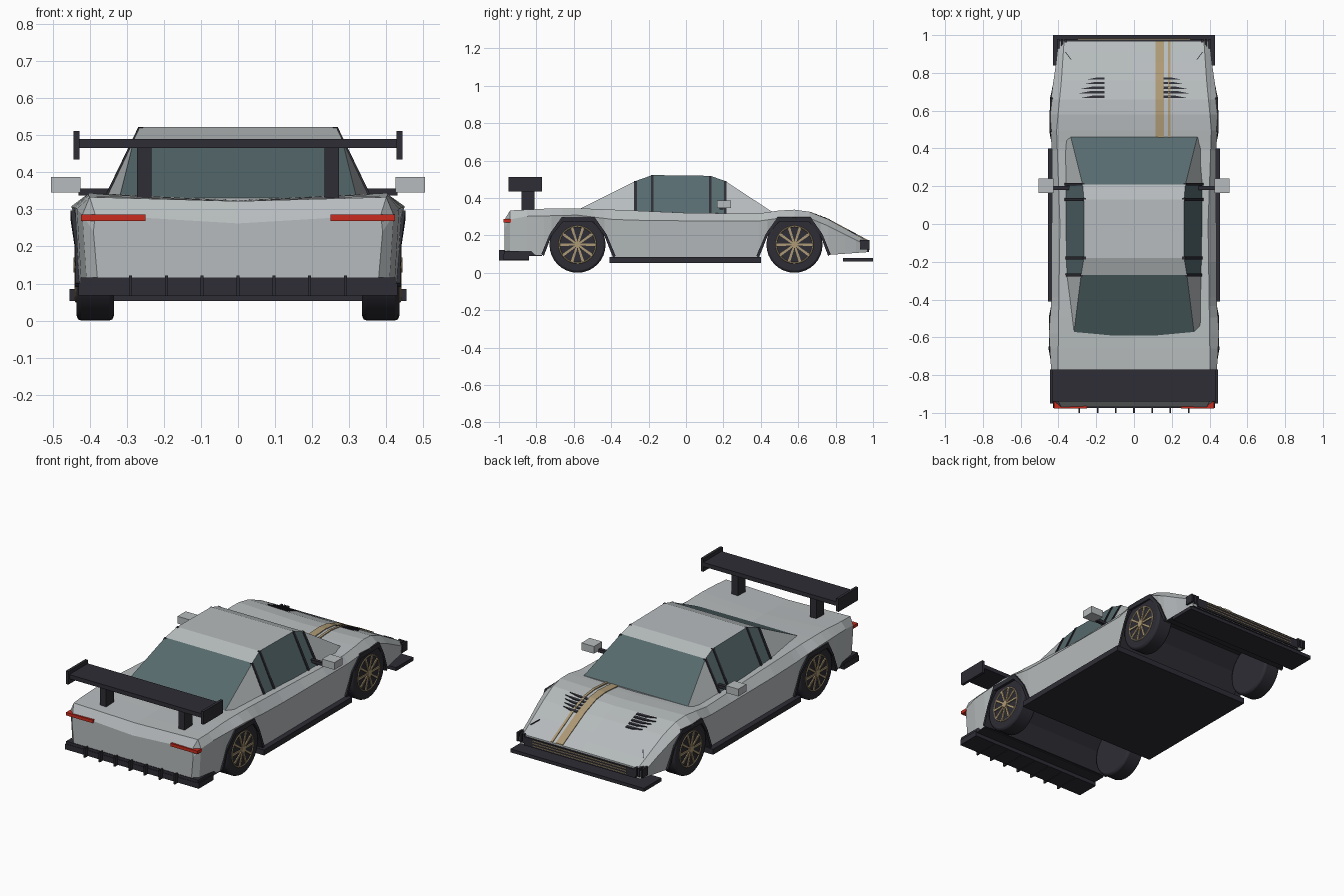
import bpy, math
from mathutils import Vector

if "Cube" in bpy.data.objects:
    bpy.data.objects.remove(bpy.data.objects["Cube"], do_unlink=True)


def material(name, rgb):
    m = bpy.data.materials.new(name)
    m.use_nodes = True
    m.diffuse_color = (*rgb, 1)
    m.node_tree.nodes["Principled BSDF"].inputs["Base Color"].default_value = (*rgb, 1)
    return m


PAINT = material("silver paint", (.47, .50, .51))
DARK = material("dark trim", (.026, .026, .035))
GLASS = material("tinted glass", (.095, .145, .155))
RED = material("red lamp", (.6, .025, .013))
GOLD = material("pale gold", (.42, .32, .18))


def make(name, verts, faces, mats, rule=None):
    me = bpy.data.meshes.new(name)
    me.from_pydata([tuple(v) for v in verts], [], faces)
    for m in mats:
        me.materials.append(m)
    if rule:
        for p in me.polygons:
            p.material_index = rule(p.index)
    ob = bpy.data.objects.new(name, me)
    bpy.context.collection.objects.link(ob)
    return ob


def box(name, x, y, z, mat):
    v = [(a, b, c) for a in x for b in y for c in z]
    f = [(0, 1, 3, 2), (4, 6, 7, 5), (0, 4, 5, 1), (2, 3, 7, 6), (0, 2, 6, 4), (1, 5, 7, 3)]
    return make(name, v, f, [mat])


def pair(name, x, y, z, mat):
    box(name + "_left", x, y, z, mat)
    box(name + "_right", (-x[1], -x[0]), y, z, mat)


def loft(name, rings, mats, rule):
    n = len(rings[0])
    faces = [(i * n + j, i * n + (j + 1) % n, (i + 1) * n + (j + 1) % n, (i + 1) * n + j)
             for i in range(len(rings) - 1) for j in range(n)]
    last = (len(rings) - 1) * n
    faces += [tuple(range(n))[::-1], tuple(range(last, last + n))]
    return make(name, [v for r in rings for v in r], faces, mats, rule)


def curve(*pts):
    def at(y):
        for (a, u), (b, w) in zip(pts, pts[1:]):
            if y <= b:
                return u + (w - u) * max(0, (y - a) / (b - a))
        return pts[-1][1]
    return at


# Body curves along the length
AXLE = .58
ARCH = [(-.19, .085), (-.145, .2), (-.085, .275), (.08, .275), (.14, .2), (.18, .095)]
arches = [(s * AXLE + s * dy, z) for s in (-1, 1) for dy, z in ARCH]
arches.sort()
bottom = curve((-.97, .1), *arches, (.97, .11))
shoulder_x = curve((-.97, .39), (-.93, .43), (-.58, .45), (-.4, .437), (.38, .434), (.58, .448),
                   (.72, .432), (.85, .413), (.97, .4))
shoulder_z = curve((-.97, .24), (-.93, .3), (-.58, .308), (-.35, .28), (.38, .275), (.5, .292),
                   (.66, .292), (.76, .25), (.97, .145))
top_x = curve((-.97, .385), (-.93, .405), (0, .392), (.5, .41), (.75, .385), (.97, .37))
top_side = curve((-.97, .285), (-.94, .333), (-.7, .345), (-.5, .342), (0, .32), (.38, .315),
                 (.5, .333), (.58, .337), (.66, .326), (.76, .286), (.97, .17))
top_mid = curve((-.97, .262), (-.94, .322), (-.5, .325), (.45, .318), (.58, .325), (.66, .317),
                (.76, .282), (.97, .172))


def low_x(y):
    return shoulder_x(y) - .012


def top_z(x, y):
    t = min(1, abs(x) / top_x(y))
    return top_mid(y) + (top_side(y) - top_mid(y)) * t


# Body shell with open wheel wells and a dark underside
stations = sorted([-.97, -.94, -.85, -.58, -.2, 0, .2, .58, .85, .91, .97] + [a[0] for a in arches])
rings = []
for y in stations:
    half = [(low_x(y), bottom(y)), (shoulder_x(y), shoulder_z(y)), (top_x(y), top_side(y))]
    rings.append([(x, y, z) for x, z in half] + [(0, y, top_mid(y))]
                 + [(-x, y, z) for x, z in reversed(half)])
loft("body", rings, [PAINT, DARK], lambda i: int(i % 7 == 6 and i < 7 * (len(stations) - 1)))

# Cabin: glass windscreen, rear window and side windows
cabin = [(-.59, .32, .33), (-.27, .28, .49), (-.18, .265, .522),
         (.13, .265, .518), (.21, .272, .49), (.46, .335, .326)]


def cabin_rule(i):
    span, side = divmod(i, 4)
    if span > 4:
        return 0
    if side == 1:
        return int(span in (0, 4))
    return int(side != 3 and span in (1, 2, 3))


loft("cabin", [[(.365, y, .31), (x, y, z), (-x, y, z), (-.365, y, .31)] for y, x, z in cabin],
     [PAINT, GLASS], cabin_rule)

# Window pillars
for s, tag in ((1, "left"), (-1, "right")):
    for k, (y, x, z) in enumerate(cabin[1:5]):
        w = .007
        loft(f"window_pillar_{tag}_{k}",
             [[(s * (a + d), y + e, h) for d, e in ((-.01, -w), (.004, -w), (.004, w), (-.01, w))]
              for a, h in ((.365, .315), (x, z))], [DARK], None)

# Arch trims
for s, tag in ((1, "left"), (-1, "right")):
    for e, end in ((-1, "tail"), (1, "nose")):
        rows = []
        for dy, z in ARCH:
            y, yo = e * (AXLE + dy), e * (AXLE + dy * 1.07)
            zo = z + (.022 if z > .25 else .006)
            x = low_x(y) + .006 + (.012 if z > .25 else .004)
            rows.append([(s * (x - .04), y, z - .005), (s * x, y, z - .005),
                         (s * x, yo, zo), (s * (x - .04), yo, zo)])
        loft(f"arch_trim_{end}_{tag}", rows, [DARK], None)


# Wheels
def disc(name, x0, x1, r, y, mat, bevel=0):
    bpy.ops.mesh.primitive_cylinder_add(vertices=32, radius=r, depth=abs(x1 - x0),
                                        location=((x0 + x1) / 2, y, .15),
                                        rotation=(0, math.pi / 2, 0))
    ob = bpy.context.object
    ob.name = name
    ob.data.materials.append(mat)
    if bevel:
        b = ob.modifiers.new("rounded shoulder", "BEVEL")
        b.width, b.segments, b.limit_method = bevel, 2, "ANGLE"
    bpy.ops.object.shade_smooth_by_angle()


for s, tag in ((1, "left"), (-1, "right")):
    for y, end in ((-AXLE, "tail"), (AXLE, "nose")):
        disc(f"tyre_{end}_{tag}", s * .335, s * .435, .15, y, DARK, .012)
        disc(f"hub_{end}_{tag}", s * .43, s * .444, .02, y, GOLD)
        verts, faces = [], []
        for k in range(10):
            a = k * math.pi / 5
            out, side = Vector((0, math.cos(a), math.sin(a))), Vector((0, -math.sin(a), math.cos(a)))
            c, b = Vector((s * .441, y, .15)), len(verts)
            for depth in (0, -s * .008):
                verts += [c + out * r + side * w + Vector((depth, 0, 0))
                          for r, w in ((.015, -.005), (.095, -.007), (.095, .007), (.015, .005))]
            faces += [(b, b + 1, b + 2, b + 3), (b + 4, b + 7, b + 6, b + 5)]
            faces += [(b + j, b + 4 + j, b + 4 + (j + 1) % 4, b + (j + 1) % 4) for j in range(4)]
        make(f"spokes_{end}_{tag}", verts, faces, [GOLD])
        bpy.ops.mesh.primitive_torus_add(major_radius=.098, minor_radius=.004, major_segments=32,
                                         minor_segments=6, location=(s * .436, y, .15),
                                         rotation=(0, math.pi / 2, 0))
        bpy.context.object.name = f"rim_{end}_{tag}"
        bpy.context.object.data.materials.append(GOLD)

# Floor, splitter and diffuser
box("floor_plate", (-.455, .455), (-.41, .4), (.053, .085), DARK)
box("nose_splitter", (-.43, .43), (.84, 1), (.06, .08), DARK)
box("tail_diffuser", (-.43, .43), (-.975, -.84), (.068, .1), DARK)
box("tail_valance", (-.425, .425), (-.973, -.77), (.09, .116), DARK)
for k in range(-3, 4):
    box(f"diffuser_fin_{k + 4}", (k * .0965 - .004, k * .0965 + .004), (-1, -.84), (.066, .122), DARK)

# Tail wing
box("wing_board", (-.43, .43), (-.94, -.77), (.466, .49), DARK)
pair("wing_endplate", (.428, .444), (-.95, -.77), (.435, .511), DARK)
pair("wing_strut", (.233, .273), (-.88, -.81), (.32, .47), DARK)

# Tail lamps and mirrors
pair("tail_lamp", (.25, .423), (-.977, -.935), (.268, .286), RED)
pair("mirror", (.425, .505), (.165, .24), (.345, .387), PAINT)
pair("mirror_arm", (.34, .43), (.18, .2), (.338, .356), DARK)

# Nose grille with gold bars and corner intakes
box("grille", (-.36, .36), (.95, .978), (.112, .162), DARK)
for k in range(3):
    z = .122 + k * .015
    box(f"grille_bar_{k}", (-.3, .3), (.975, .982), (z, z + .004), GOLD)
for k in range(3):
    x = .355 + k * .02
    pair(f"corner_intake_{k}", (x, x + .012), (.93, .98), (.125, .175), DARK)


# Plates lying on the bonnet
def plate(name, edges, mat):
    rows = []
    for y, a, b in edges:
        rows.append([(x, y, top_z(x, y) + h) for x, h in ((a, -.002), (a, .005), (b, .005), (b, -.002))])
    loft(name, rows, [mat], None)


ys = [.44] + [y for y in stations if y > .45]
plate("wide_stripe", [(y, .115, .16) for y in ys], GOLD)
plate("narrow_stripe", [(y, .18, .194) for y in ys], GOLD)
for s, tag in ((1, "left"), (-1, "right")):
    for k in range(5):
        y, tip = .675 + k * .024, .29 - .012 * abs(k - 1)
        plate(f"bonnet_vent_{tag}_{k}", [(y - .007, s * .155, s * tip), (y + .005, s * .155, s * (tip - .06))], DARK)
    plate(f"headlamp_line_{tag}", [(.87, s * .33, s * .335), (.91, s * .36, s * .365)], DARK)

# Consistent outward normals
import bmesh
for ob in bpy.context.scene.objects:
    if ob.type == "MESH":
        bm = bmesh.new()
        bm.from_mesh(ob.data)
        bmesh.ops.recalc_face_normals(bm, faces=bm.faces)
        bm.to_mesh(ob.data)
        bm.free()
